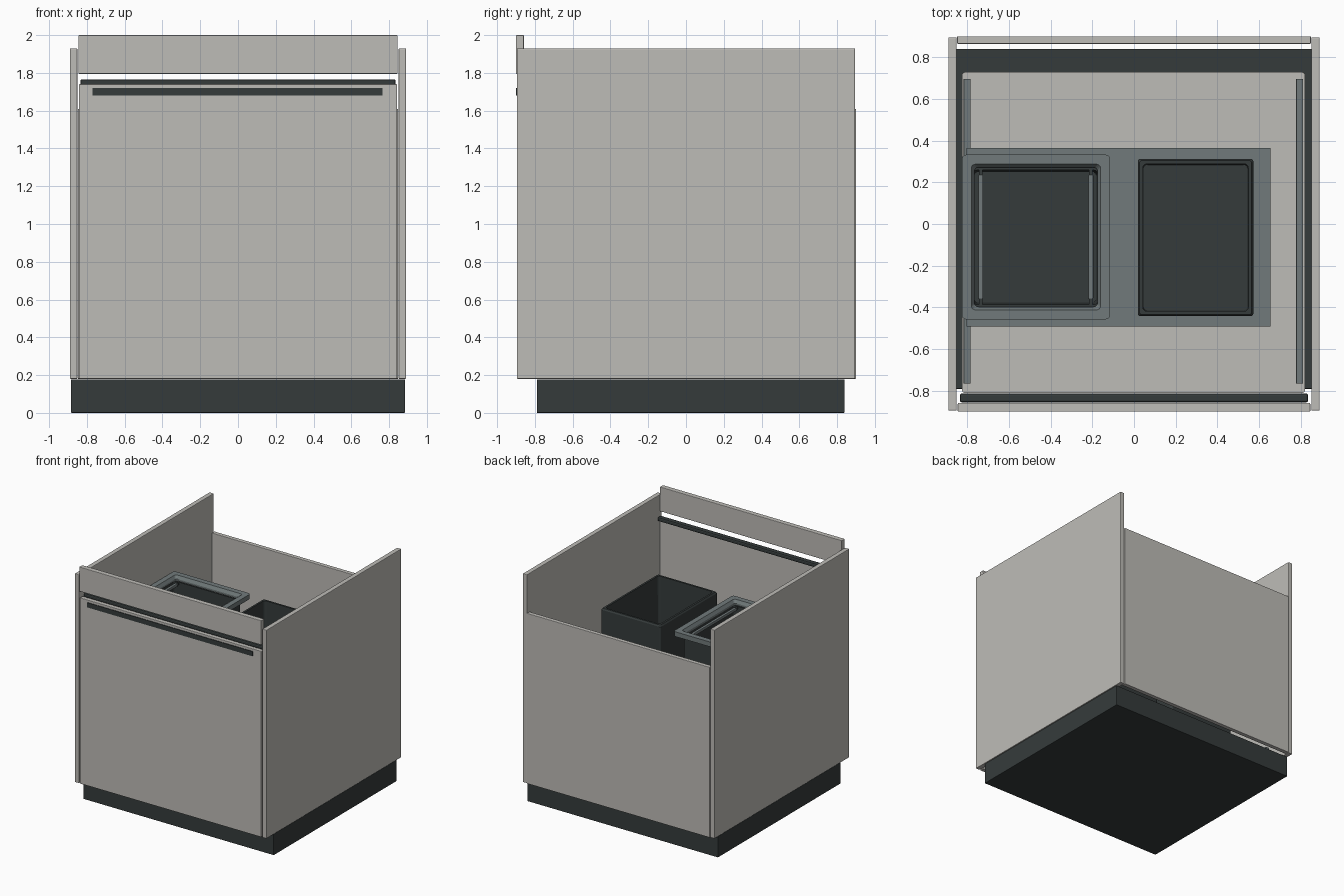
import bpy, bmesh, math

cube = bpy.data.objects.get("Cube")
if cube:
    bpy.data.objects.remove(cube, do_unlink=True)


def material(name, rgb):
    m = bpy.data.materials.new(name)
    m.use_nodes = True
    m.diffuse_color = (*rgb, 1)
    bsdf = next(n for n in m.node_tree.nodes if n.type == 'BSDF_PRINCIPLED')
    bsdf.inputs["Base Color"].default_value = (*rgb, 1)
    bsdf.inputs["Roughness"].default_value = 0.6
    return m


PANEL = material("warm light grey", (0.515, 0.503, 0.474))
DARK = material("charcoal", (0.036, 0.044, 0.044))
STEEL = material("mid grey", (0.165, 0.195, 0.198))


def finish(name, bm, mat, bevel=0.0):
    bmesh.ops.recalc_face_normals(bm, faces=bm.faces)
    mesh = bpy.data.meshes.new(name)
    bm.to_mesh(mesh)
    bm.free()
    mesh.materials.append(mat)
    ob = bpy.data.objects.new(name, mesh)
    bpy.context.scene.collection.objects.link(ob)
    if bevel:
        mod = ob.modifiers.new("soft edges", 'BEVEL')
        mod.width, mod.segments = bevel, 2
    return ob


def box(name, x, y, z, mat, bevel=0.0):
    """Box from (min, max) pairs."""
    bm = bmesh.new()
    bmesh.ops.create_cube(bm, size=1)
    for v in bm.verts:
        v.co = [lo + (c + 0.5) * (hi - lo) for c, (lo, hi) in zip(v.co, (x, y, z))]
    return finish(name, bm, mat, bevel)


def rounded_loft(name, x, y, rings, mat, closed=False):
    """Join rounded rectangles; each ring is (inset, corner radius, height)."""
    bm = bmesh.new()
    loops = []
    for inset, r, z in rings:
        x0, x1, y0, y1 = x[0] + inset, x[1] - inset, y[0] + inset, y[1] - inset
        corners = [(x1 - r, y1 - r), (x0 + r, y1 - r), (x0 + r, y0 + r), (x1 - r, y0 + r)]
        loop = []
        for k, (cx, cy) in enumerate(corners):
            for s in range(5):
                a = math.radians(90 * k + 22.5 * s)
                loop.append(bm.verts.new((cx + r * math.cos(a), cy + r * math.sin(a), z)))
        loops.append(loop)
    pairs = list(zip(loops, loops[1:]))
    if closed:
        pairs.append((loops[-1], loops[0]))
    else:
        bm.faces.new(loops[0])
        bm.faces.new(loops[-1])
    for a, b in pairs:
        for i in range(len(a)):
            j = (i + 1) % len(a)
            bm.faces.new((a[i], a[j], b[j], b[i]))
    return finish(name, bm, mat)


# Cabinet shell
box("plinth", (-0.885, 0.885), (-0.79, 0.84), (0, 0.178), DARK, 0.004)
for side, s in (("left", 1), ("right", -1)):
    box(side + "_side_panel", sorted((s * 0.85, s * 0.89)), (-0.895, 0.895),
        (0.18, 1.93), PANEL, 0.005)
box("back_panel", (-0.848, 0.848), (0.864, 0.9), (0.18, 1.61), PANEL, 0.004)

# Front with a finger grip along the top
box("drawer_front", (-0.842, 0.842), (-0.895, -0.858), (0.18, 1.74), PANEL, 0.004)
box("top_front_strip", (-0.845, 0.845), (-0.9, -0.858), (1.795, 2.0), PANEL, 0.004)
box("grip_bar", (-0.835, 0.835), (-0.855, -0.812), (1.732, 1.766), DARK, 0.01)
box("grip_inlay", (-0.77, 0.765), (-0.9, -0.894), (1.68, 1.72), DARK)

# Pull-out base, runners and bin tray
rounded_loft("drawer_floor", (-0.825, 0.82), (-0.81, 0.728),
             [(0, 0.015, 0.2), (0, 0.015, 0.24)], PANEL)
for side, x in (("left", (0.777, 0.81)), ("right", (-0.817, -0.784))):
    box(side + "_runner", x, (-0.765, 0.695), (0.24, 0.3), STEEL, 0.003)
box("bin_tray", (-0.803, 0.655), (-0.492, 0.365), (0.3, 0.32), STEEL, 0.003)

# Open bin
rounded_loft("open_bin", (0.018, 0.572), (-0.442, 0.312),
             [(0, 0.012, 0.32), (0, 0.012, 1.49), (0.008, 0.012, 1.502),
              (0.024, 0.02, 1.502), (0.028, 0.02, 0.35)], DARK)

# Framed bin with two inner carrying bars
rounded_loft("framed_bin", (-0.785, -0.16), (-0.397, 0.27),
             [(0, 0.02, 0.32), (0, 0.02, 1.46), (0.012, 0.02, 1.46), (0.02, 0.02, 0.35)], DARK)
rounded_loft("bin_frame", (-0.825, -0.115), (-0.457, 0.332),
             [(0, 0.02, 1.46), (0, 0.02, 1.5), (0.045, 0.02, 1.5),
              (0.06, 0.02, 1.475), (0.06, 0.02, 1.46)], STEEL, closed=True)
for side, x in (("left", -0.207), ("right", -0.735)):
    box(side + "_carrying_bar", (x - 0.012, x + 0.012), (-0.36, 0.237),
        (1.435, 1.46), STEEL, 0.005)
    for end, y in (("front", (-0.385, -0.35)), ("rear", (0.227, 0.258))):
        box(f"{side}_{end}_bar_bracket", (x - 0.008, x + 0.008), y, (1.44, 1.455), DARK)
